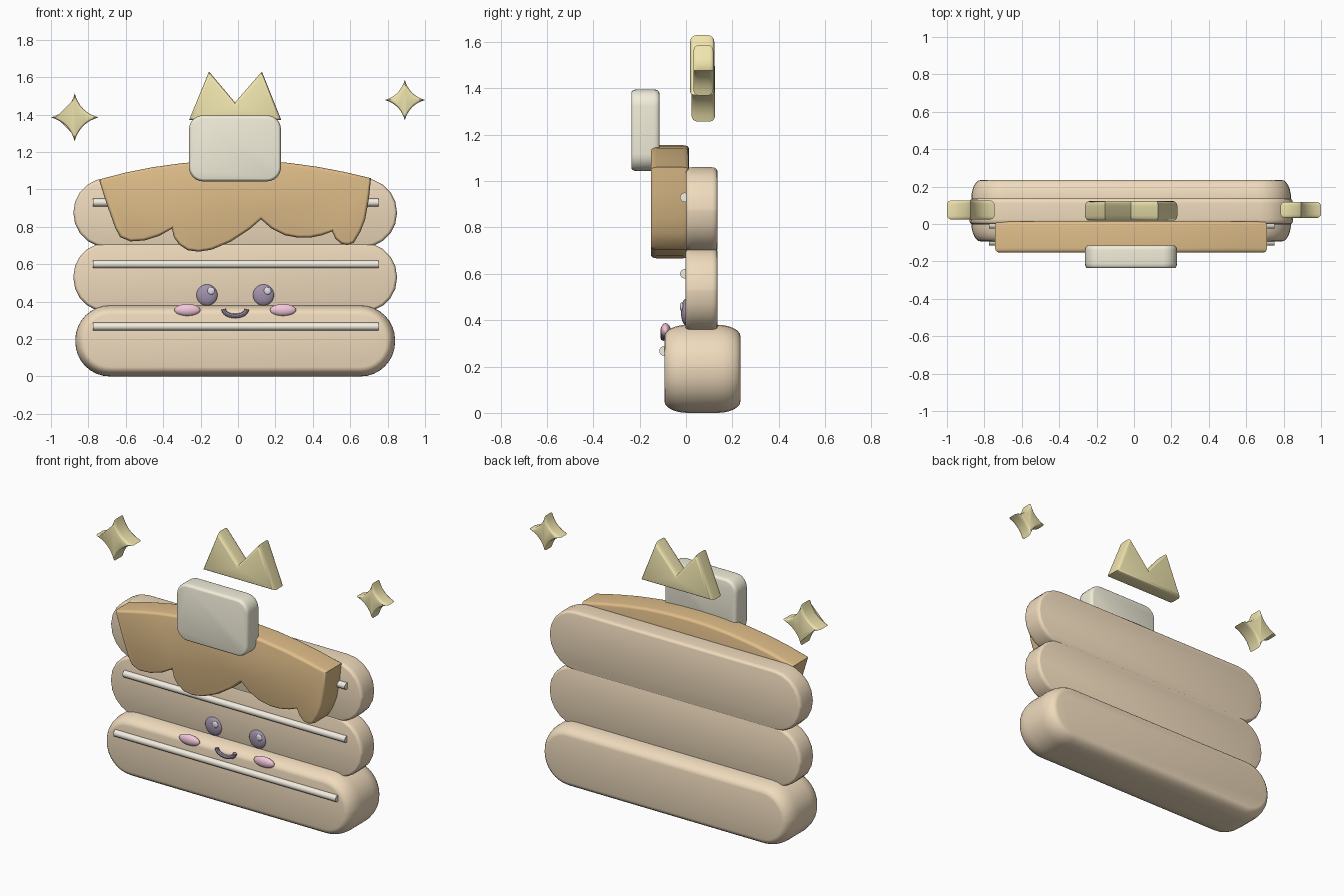
import bpy, bmesh, math
from mathutils import Vector

if "Cube" in bpy.data.objects:
    bpy.data.objects.remove(bpy.data.objects["Cube"])

CX = -0.015  # middle of the stack


def material(name, rgb):
    m = bpy.data.materials.new(name)
    m.diffuse_color = (*rgb, 1)
    m.use_nodes = True
    m.node_tree.nodes["Principled BSDF"].inputs["Base Color"].default_value = m.diffuse_color
    return m


DOUGH = material("dough", (0.87, 0.71, 0.51))
SYRUP = material("syrup", (0.74, 0.51, 0.25))
BUTTER = material("butter", (0.88, 0.85, 0.70))
GOLD = material("gold", (0.88, 0.79, 0.43))
CREAM = material("cream", (0.90, 0.85, 0.75))
DARK = material("dark", (0.36, 0.29, 0.41))
PINK = material("pink", (0.90, 0.57, 0.70))
WHITE = material("shine", (0.75, 0.72, 0.80))


def finish(bm, name, mat, angle=40):
    bmesh.ops.recalc_face_normals(bm, faces=bm.faces[:])
    me = bpy.data.meshes.new(name)
    bm.to_mesh(me)
    bm.free()
    me.materials.append(mat)
    ob = bpy.data.objects.new(name, me)
    bpy.context.collection.objects.link(ob)
    bpy.ops.object.select_all(action='DESELECT')
    ob.select_set(True)
    bpy.context.view_layer.objects.active = ob
    bpy.ops.object.shade_smooth_by_angle(angle=math.radians(angle))
    return ob


def slab(name, pts, y0, y1, mat, inset, depth, steps=4, angle=40):
    """Extrude an x-z outline along y, with rounded front and back rims."""
    p = [Vector(q) for q in pts]
    n = len(p)
    if sum(p[i - 1].x * p[i].y - p[i].x * p[i - 1].y for i in range(n)) < 0:
        p.reverse()
    inward = []
    for i in range(n):
        a = (p[i] - p[i - 1]).normalized()
        b = (p[(i + 1) % n] - p[i]).normalized()
        na, nb = Vector((-a.y, a.x)), Vector((-b.y, b.x))
        m = (na + nb) / max(1 + na.dot(nb), 0.05)
        inward.append(m * min(1, 3 / m.length))
    arc = [math.pi / 2 * k / steps for k in range(steps + 1)]
    rim = [(depth * (1 - math.sin(t)), inset * (1 - math.cos(t))) for t in arc]
    rings = [(y0 + d, o) for d, o in reversed(rim)] + [(y1 - d, o) for d, o in rim]
    bm = bmesh.new()
    vs = [[bm.verts.new((q.x + m.x * o, y, q.y + m.y * o)) for q, m in zip(p, inward)]
          for y, o in rings[::-1][::-1]]
    # rings run from the front rim through the wall to the back rim
    vs = vs[:steps + 1][::1] + vs[steps + 1:]
    for r, s in zip(vs, vs[1:]):
        for i in range(n):
            j = (i + 1) % n
            bm.faces.new((r[i], r[j], s[j], s[i]))
    bm.faces.new(vs[0])
    bm.faces.new(vs[-1][::-1])
    return finish(bm, name, mat, angle)


def round_rect(x0, x1, z0, z1, r, seg):
    out = []
    for k, (cx, cz) in enumerate([(x1 - r, z1 - r), (x0 + r, z1 - r),
                                  (x0 + r, z0 + r), (x1 - r, z0 + r)]):
        for i in range(seg + 1):
            t = math.pi / 2 * (k + i / seg)
            out.append((cx + r * math.cos(t), cz + r * math.sin(t)))
    return out


def blob(name, loc, size, mat):
    bm = bmesh.new()
    bmesh.ops.create_uvsphere(bm, u_segments=24, v_segments=14, radius=1)
    for v in bm.verts:
        v.co = Vector((v.co.x * size[0], v.co.y * size[1], v.co.z * size[2])) + Vector(loc)
    return finish(bm, name, mat, 180)


def tube(name, path, r, mat, seg=10):
    """Round tube along a path in the x-z plane."""
    bm = bmesh.new()
    path = [Vector(q) for q in path]
    rings = []
    for i, q in enumerate(path):
        d = (path[min(i + 1, len(path) - 1)] - path[max(i - 1, 0)]).normalized()
        side = Vector((-d.z, 0, d.x))
        rings.append([bm.verts.new(q + r * (side * math.cos(t) + Vector((0, 1, 0)) * math.sin(t)))
                      for t in (2 * math.pi * k / seg for k in range(seg))])
    for a, b in zip(rings, rings[1:]):
        for k in range(seg):
            bm.faces.new((a[k], a[(k + 1) % seg], b[(k + 1) % seg], b[k]))
    bm.faces.new(rings[0])
    bm.faces.new(rings[-1][::-1])
    return finish(bm, name, mat)


# Stacked pancakes
slab("bottom_pancake", round_rect(-0.87, 0.84, 0.0, 0.38, 0.185, 8), -0.093, 0.235, DOUGH, 0.05, 0.10, 6, 60)
slab("middle_pancake", round_rect(-0.88, 0.85, 0.345, 0.715, 0.18, 5), -0.002, 0.135, DOUGH, 0.015, 0.025)
slab("top_pancake", round_rect(-0.88, 0.85, 0.69, 1.06, 0.182, 5), 0.0, 0.135, DOUGH, 0.015, 0.025)

# Cream line across each pancake
for name, y, z in (("bottom", -0.095, 0.267), ("middle", -0.005, 0.6), ("top", -0.005, 0.93)):
    tube(name + "_cream_line", [(-0.775, y, z), (0.75, y, z)], 0.021, CREAM)

# Dripping syrup
drip = [(-0.743, 1.053), (-0.60, 1.09), (-0.46, 1.118), (-0.3, 1.14), (-0.15, 1.152), (-0.015, 1.155),
        (0.12, 1.152), (0.27, 1.142), (0.43, 1.12), (0.57, 1.093), (0.711, 1.06),
        (0.70, 0.95), (0.68, 0.84), (0.655, 0.775), (0.62, 0.715), (0.585, 0.702), (0.55, 0.71),
        (0.52, 0.738), (0.503, 0.775), (0.45, 0.755), (0.385, 0.742), (0.32, 0.742), (0.25, 0.755),
        (0.18, 0.79), (0.123, 0.84), (0.06, 0.785), (-0.04, 0.72), (-0.14, 0.678), (-0.21, 0.667),
        (-0.27, 0.675), (-0.315, 0.705), (-0.343, 0.745), (-0.353, 0.79), (-0.42, 0.752), (-0.50, 0.727),
        (-0.575, 0.722), (-0.63, 0.745), (-0.655, 0.79), (-0.705, 0.93)]
slab("syrup", drip, -0.152, 0.013, SYRUP, 0.015, 0.025)

# Butter pat and crown
slab("butter", round_rect(-0.262, 0.23, 1.043, 1.396, 0.075, 6), -0.236, -0.115, BUTTER, 0.015, 0.025)
slab("crown", [(-0.262, 1.37), (-0.155, 1.63), (-0.016, 1.465), (0.128, 1.63), (0.232, 1.37)],
     0.018, 0.122, GOLD, 0.015, 0.028)

# Four-pointed sparkles, with concave sides
for name, x, z, r, h in (("left_sparkle", -0.873, 1.385, 0.127, 0.051),
                         ("right_sparkle", 0.892, 1.478, 0.108, 0.043)):
    pts = []
    for k in range(4):
        c, s = math.cos(k * math.pi / 2), math.sin(k * math.pi / 2)
        for i in range(8):
            t = i / 8
            a = (1 - t) ** 2 + 0.44 * t * (1 - t)
            b = t * t + 0.44 * t * (1 - t)
            pts.append((x + r * (a * c - b * s), z + r * (a * s + b * c)))
    slab(name, pts, 0.075 - h, 0.075 + h, GOLD, 0.009, 0.02)

# Face
for side, s in (("left", -1), ("right", 1)):
    x = CX + s * 0.151
    blob(side + "_eye", (x, 0.0, 0.435), (0.057, 0.022, 0.057), DARK)
    blob(side + "_eye_shine", (x + 0.022, -0.018, 0.457), (0.02, 0.008, 0.02), WHITE)
    blob(side + "_cheek", (CX + s * 0.256, -0.088, 0.355), (0.07, 0.022, 0.032), PINK)
smile = [(CX + 0.062 * math.cos(t), -0.098, 0.36 + 0.037 * math.sin(t))
         for t in (math.pi + math.pi * k / 12 for k in range(13))]
tube("mouth", smile, 0.012, DARK, 8)
